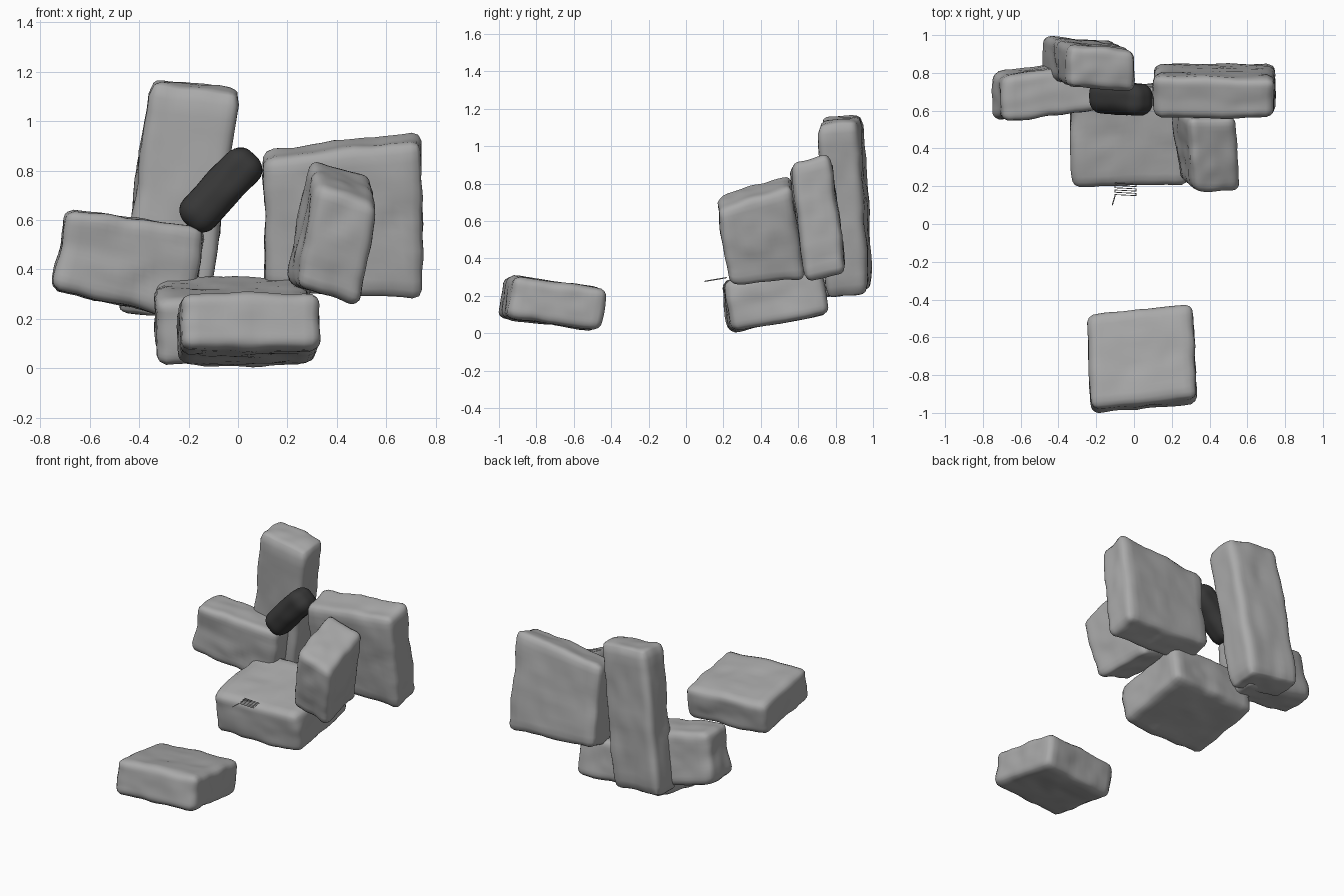
import bpy, bmesh
from mathutils import Vector, noise

if "Cube" in bpy.data.objects:
    bpy.data.objects.remove(bpy.data.objects["Cube"], do_unlink=True)


def material(name, value):
    mat = bpy.data.materials.new(name)
    mat.use_nodes = True
    colour = (value, value, value, 1)
    mat.diffuse_color = colour
    mat.node_tree.nodes["Principled BSDF"].inputs["Base Color"].default_value = colour
    return mat


stone = material("stone grey", 0.4)
charcoal = material("charcoal", 0.04)


def rock(name, centre, width, depth, height, mat=stone, radius=0.045, lump=0.014, flare=(0, 0)):
    """Rounded, lumpy block spanned by three half-axis vectors; flare grows its height along width and depth."""
    centre = Vector(centre)
    axes = [Vector(a) for a in (width, depth, height)]
    units = [a.normalized() for a in axes]
    sizes = [a.length for a in axes]
    bm = bmesh.new()
    bmesh.ops.create_cube(bm, size=2)
    bmesh.ops.subdivide_edges(bm, edges=bm.edges[:], cuts=15, use_grid_fill=True)
    for v in bm.verts:
        p = Vector([c * s for c, s in zip(v.co, sizes)])
        core = Vector([max(radius - s, min(s - radius, c)) for c, s in zip(p, sizes)])
        p = core + (p - core).normalized() * radius
        p.z *= 1 + flare[0] * v.co.x + flare[1] * v.co.y
        outward = sum((u * c / s for u, c, s in zip(units, p, sizes)), Vector())
        spot = centre + sum((u * c for u, c in zip(units, p)), Vector())
        bump = noise.noise(spot * 5) + 0.6 * noise.noise(spot * 12)
        v.co = spot + outward.normalized() * bump * lump
    bmesh.ops.recalc_face_normals(bm, faces=bm.faces[:])
    for f in bm.faces:
        f.smooth = True
    mesh = bpy.data.meshes.new(name)
    bm.to_mesh(mesh)
    bm.free()
    mesh.materials.append(mat)
    bpy.context.collection.objects.link(bpy.data.objects.new(name, mesh))


# Separate stone lying out in front
rock("front_rock", (.04, -.715, .16), (.28, .03, 0), (-.015, .25, -.035), (0, .02, .112))

# Stones of the leaning stack
rock("base_rock", (-.02, .475, .19), (.31, .01, 0), (0, .26, .05), (0, -.02, .135))
rock("tall_rock", (-.24, .85, .68), (.18, -.015, -.02), (0, .113, .01), (.07, -.025, .465))
rock("right_side_rock", (-.445, .705, .43), (.28, .035, -.055), (0, .125, 0), (.03, -.01, .175),
     flare=(.1, 0))
rock("left_side_rock", (.425, .705, .61), (.32, 0, .01), (0, .11, .025), (0, -.04, .295),
     flare=(.1, 0))
rock("left_front_rock", (.385, .4, .53), (.128, 0, -.04), (-.02, .2, .035), (.045, -.035, .23),
     flare=(0, .1))

# Dark stone wedged in the middle
rock("dark_stone", (-.07, .665, .72), (.062, 0, -.055), (0, .085, 0), (.13, -.01, .145),
     mat=charcoal, radius=.065, lump=.008)

# Fine zigzag wire with a straight tail on the base rock
wire = bpy.data.curves.new("zigzag_wire", "CURVE")
wire.dimensions = "3D"
wire.bevel_depth = 0.003
wire.bevel_resolution = 0
points = [(-.115, .1), (-.1, .15)]
for row in range(6):
    y = .15 + row * .012
    ends = [(-.1, y + .006), (.01, y)]
    points += ends if row % 2 == 0 else ends[::-1]
line = wire.splines.new("POLY")
line.points.add(len(points) - 1)
for point, (x, y) in zip(line.points, points):
    point.co = (x, y, .26 + y * .17, 1)
wire.materials.append(stone)
bpy.context.collection.objects.link(bpy.data.objects.new("zigzag_wire", wire))
